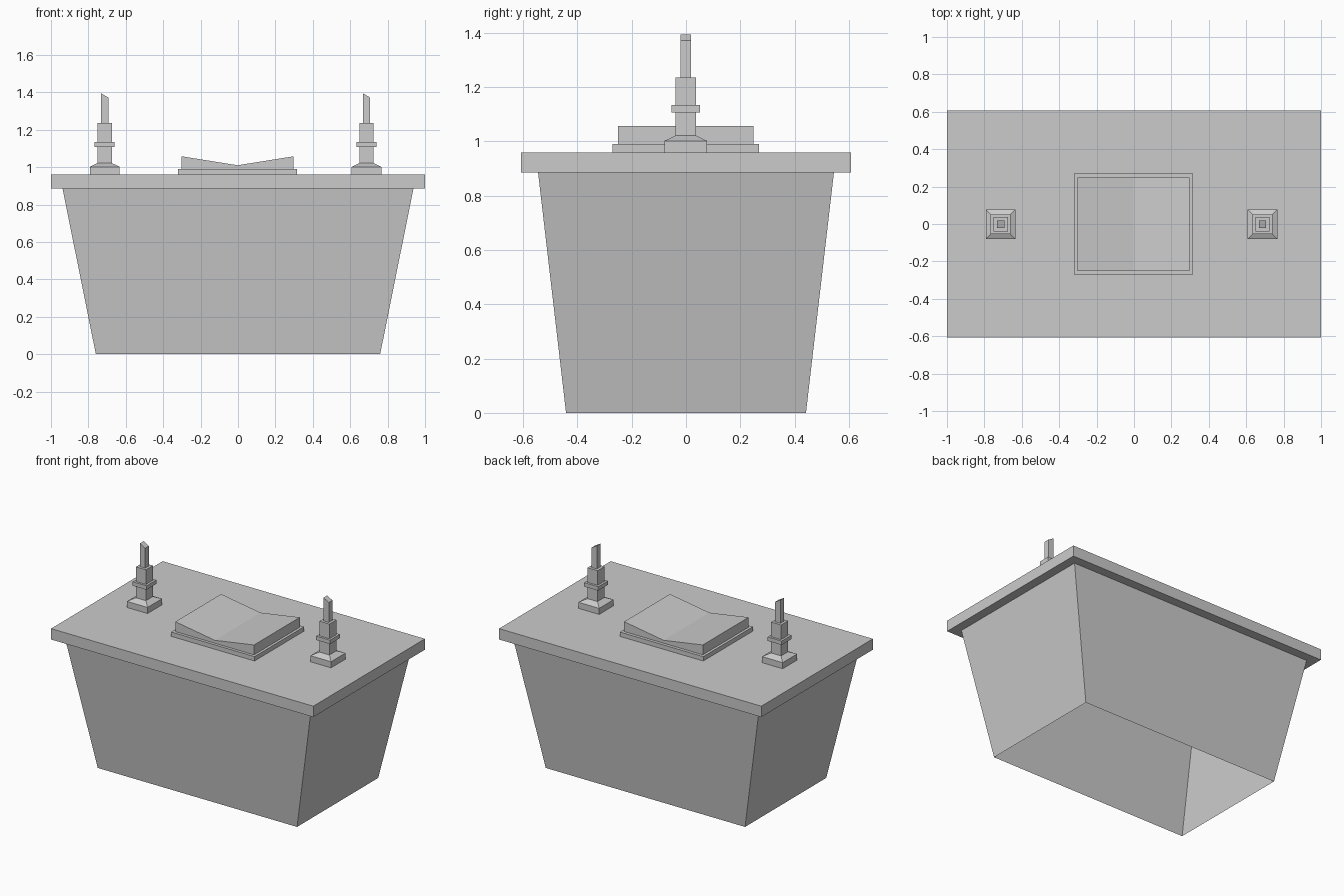
import bpy, bmesh

if "Cube" in bpy.data.objects:
    bpy.data.objects.remove(bpy.data.objects["Cube"])


def make_object(name, bm, location=(0, 0, 0)):
    bmesh.ops.recalc_face_normals(bm, faces=bm.faces)
    mesh = bpy.data.meshes.new(name)
    bm.to_mesh(mesh)
    bm.free()
    obj = bpy.data.objects.new(name, mesh)
    obj.location = location
    bpy.context.collection.objects.link(obj)
    return obj


def loft(name, sections, location=(0, 0, 0), cap_bottom=True, cap_top=True, slant=0):
    """Stack rectangular sections (half x, half y, z); slant lowers the +x top edge."""
    bm = bmesh.new()
    rings = [[bm.verts.new((sx * hx, sy * hy, z))
              for sx, sy in ((-1, -1), (1, -1), (1, 1), (-1, 1))]
             for hx, hy, z in sections]
    for a, b in zip(rings, rings[1:]):
        for i in range(4):
            j = (i + 1) % 4
            bm.faces.new((a[i], a[j], b[j], b[i]))
    if cap_bottom:
        bm.faces.new(rings[0][::-1])
    if cap_top:
        bm.faces.new(rings[-1])
    for v in rings[-1][1:3]:
        v.co.z -= slant
    return make_object(name, bm, location)


def extrude_profile(name, profile, y0, y1):
    """Extrude an x-z outline along y."""
    bm = bmesh.new()
    face = bm.faces.new([bm.verts.new((x, y0, z)) for x, z in profile])
    res = bmesh.ops.extrude_face_region(bm, geom=[face])
    moved = [g for g in res["geom"] if isinstance(g, bmesh.types.BMVert)]
    bmesh.ops.translate(bm, verts=moved, vec=(0, y1 - y0, 0))
    return make_object(name, bm)


# Tapered body, open underneath
loft("altar_body", [(0.76, 0.442, 0), (0.938, 0.545, 0.885)],
     cap_bottom=False, cap_top=False)

# Overhanging table top
loft("table_top", [(1.0, 0.608, 0.885), (1.0, 0.608, 0.96)])

# Open book: flat cover and V-shaped pages
loft("book_cover", [(0.318, 0.27, 0.96), (0.318, 0.27, 0.99)], (-0.002, -0.001, 0))
extrude_profile("book_pages",
                [(-0.302, 0.99), (0.298, 0.99), (0.298, 1.058),
                 (-0.002, 1.01), (-0.302, 1.058)], -0.251, 0.248)

# Candlesticks: square foot, stem with collar, slanted candle
stick = [(0.079, 0.96), (0.079, 1.002), (0.038, 1.022), (0.038, 1.107),
         (0.053, 1.107), (0.053, 1.134), (0.038, 1.134), (0.038, 1.235)]
candle = [(0.02, 1.235), (0.02, 1.395)]
for side, x in (("left", -0.713), ("right", 0.687)):
    loc = (x, -0.001, 0)
    loft(side + "_candlestick", [(h, h, z) for h, z in stick], loc)
    loft(side + "_candle", [(h, h, z) for h, z in candle], loc, slant=0.023)
